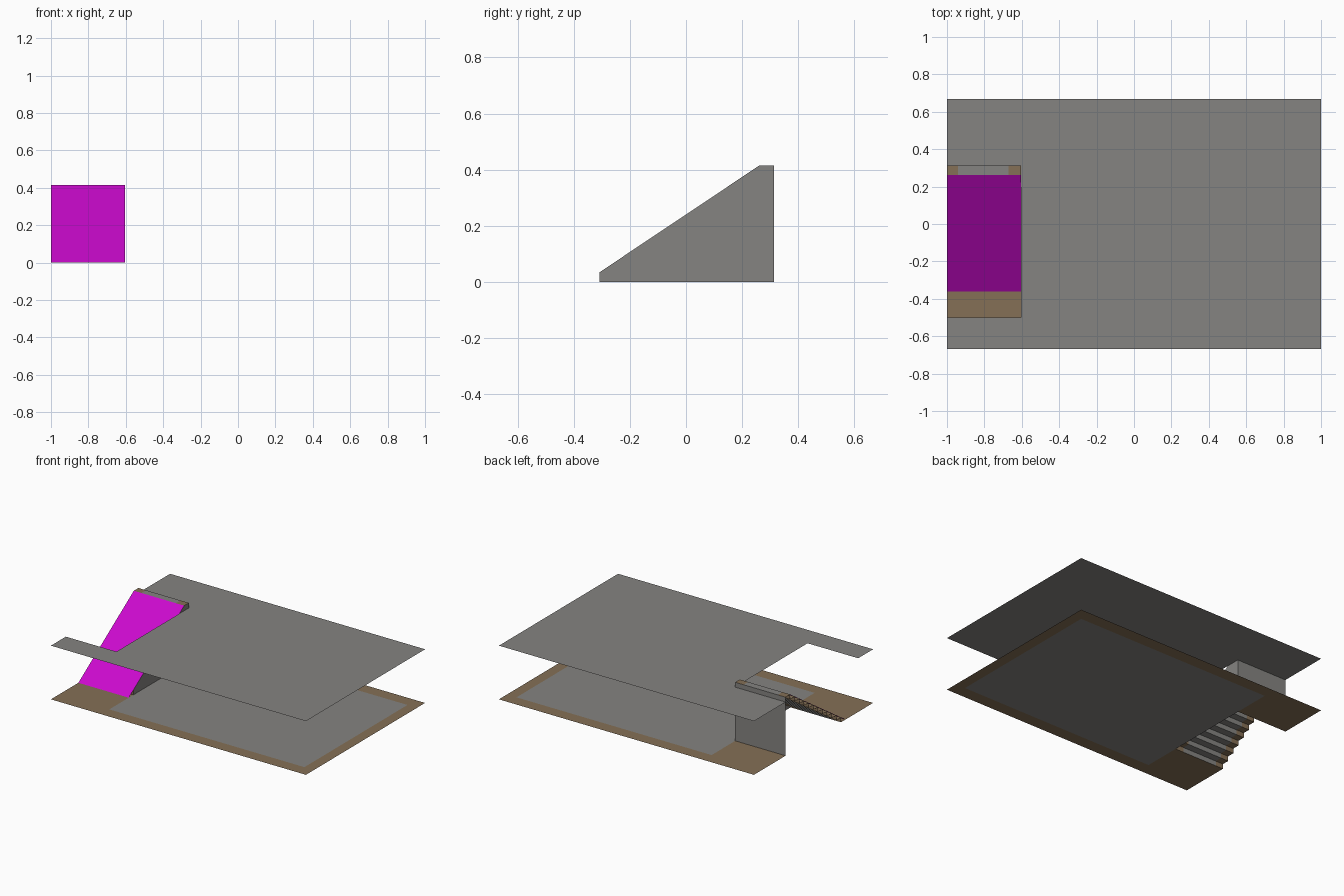
import bpy

if "Cube" in bpy.data.objects:
    bpy.data.objects.remove(bpy.data.objects["Cube"])


def material(name, rgb):
    m = bpy.data.materials.new(name)
    m.diffuse_color = (*rgb, 1)
    m.use_nodes = True
    m.node_tree.nodes["Principled BSDF"].inputs["Base Color"].default_value = m.diffuse_color
    return m


GREY = material("grey", (0.235, 0.23, 0.22))
BROWN = material("brown", (0.235, 0.162, 0.093))
MAGENTA = material("magenta", (0.6, 0.003, 0.61))

# Main dimensions
HX, HY = 1.0, 0.667
STAIR_X = -0.605              # inner side of the stair
Y0, Y1 = -0.308, 0.313        # stair front and back
STEPS = 12
TOP = 0.415
RUN, RISE = (Y1 - Y0) / STEPS, TOP / STEPS
UPPER = TOP - RISE


def make(name, verts, faces, mats, indices=None):
    me = bpy.data.meshes.new(name)
    me.from_pydata(verts, [], faces)
    for m in mats:
        me.materials.append(m)
    if indices:
        me.polygons.foreach_set("material_index", indices)
    me.update()
    ob = bpy.data.objects.new(name, me)
    bpy.context.collection.objects.link(ob)
    return ob


def sheet(name, xs, ys, z, mats, rule):
    """Flat sheet cut along xs and ys; rule(x, y) gives a colour slot or None for a hole."""
    verts = [(x, y, z) for y in ys for x in xs]
    n = len(xs)
    faces, idx = [], []
    for j in range(len(ys) - 1):
        for i in range(n - 1):
            slot = rule((xs[i] + xs[i + 1]) / 2, (ys[j] + ys[j + 1]) / 2)
            if slot is not None:
                a = j * n + i
                faces.append((a, a + 1, a + n + 1, a + n))
                idx.append(slot)
    return make(name, verts, faces, mats, idx)


# Lower floor: brown border, grey middle, opening under the stair
def floor_rule(x, y):
    if x < STAIR_X:
        return None if Y0 < y < Y1 else 0
    return 1 if x < 0.925 and abs(y) < 0.577 else 0


sheet("lower_floor", [-HX, STAIR_X, 0.925, HX],
      [-HY, -0.577, Y0, Y1, 0.577, HY], 0, [BROWN, GREY], floor_rule)

# Upper floor with the stairwell notch
sheet("upper_floor", [-HX, STAIR_X + 0.002, HX], [-HY, -0.5, Y1, HY], UPPER, [GREY],
      lambda x, y: None if x < STAIR_X and -0.5 < y < Y1 else 0)

# Steps: open zigzag of risers and treads, brown ends and a grey middle
profile = [(Y0, 0)]
for i in range(STEPS):
    profile += [(Y0 + i * RUN, (i + 1) * RISE), (Y0 + (i + 1) * RUN, (i + 1) * RISE)]
xs = [-HX, -0.94, -0.67, STAIR_X]
verts = [(x, y, z) for y, z in profile for x in xs]
faces, idx = [], []
for j in range(len(profile) - 1):
    for i in range(3):
        a = j * 4 + i
        faces.append((a, a + 1, a + 5, a + 4))
        idx.append(1 if i == 1 else 0)
make("steps", verts, faces, [BROWN, GREY], idx)

# Side wall of the stair, its top following the step noses
side = [(Y0, 0), (Y1, 0), (Y1, TOP), (Y1 - RUN, TOP), (Y0, RISE)]
make("stair_side_wall", [(STAIR_X, y, z) for y, z in side], [range(5)], [GREY])

# Back wall of the stair
make("stair_back_wall",
     [(STAIR_X, Y1, 0), (-HX, Y1, 0), (-HX, Y1, TOP), (STAIR_X, Y1, TOP)],
     [range(4)], [GREY])

# Sloped ramp sheet lying on the step noses
make("ramp",
     [(-HX, Y0 - RUN, 0), (STAIR_X, Y0 - RUN, 0),
      (STAIR_X, Y1 - RUN, TOP), (-HX, Y1 - RUN, TOP)],
     [range(4)], [MAGENTA])
